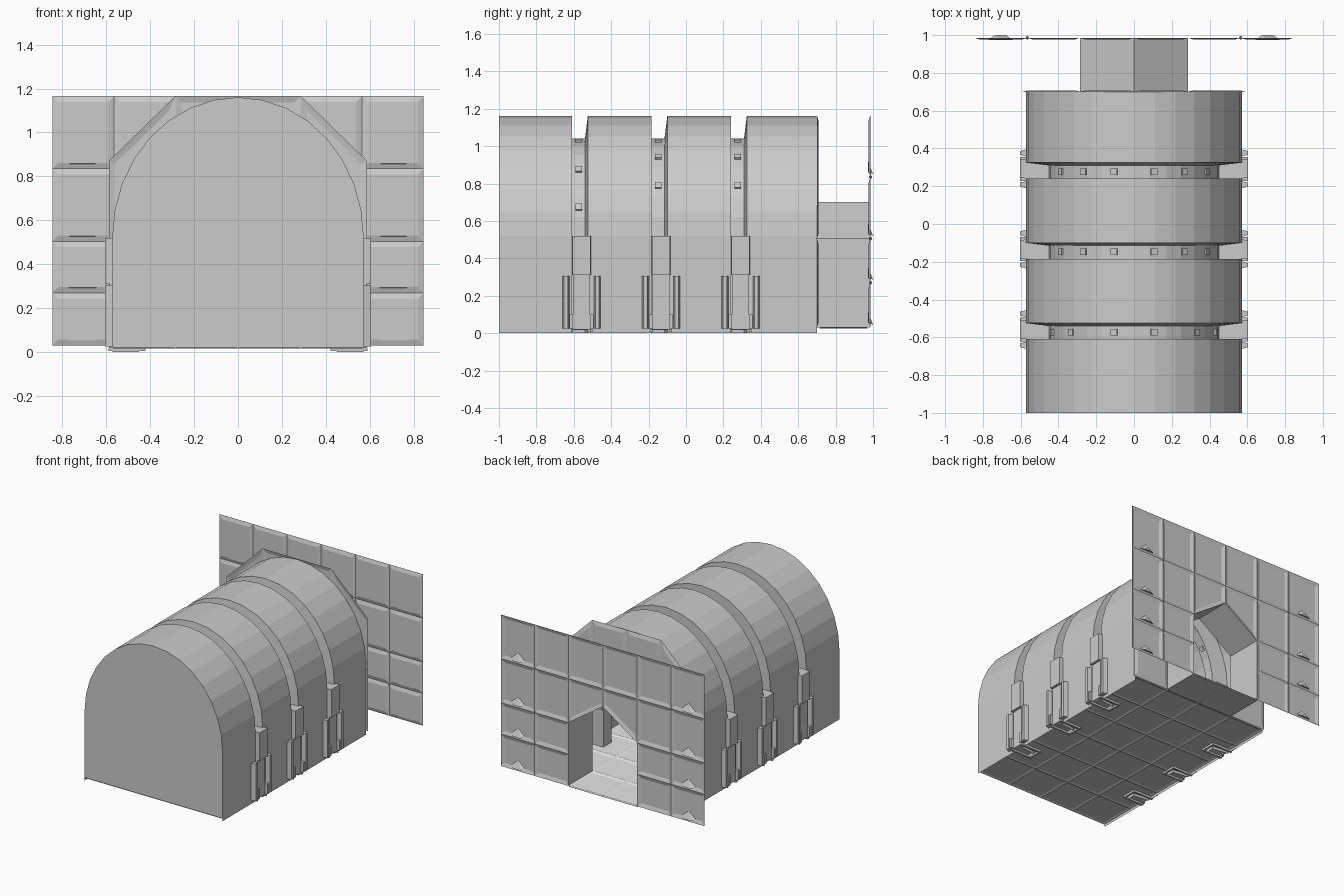
import bpy, bmesh, math
from mathutils import Vector, Matrix

old = bpy.data.objects.get("Cube")
if old:
    bpy.data.objects.remove(old)


def material(name, value):
    m = bpy.data.materials.new(name)
    m.use_nodes = True
    col = (value, value, value, 1)
    m.diffuse_color = col
    m.node_tree.nodes["Principled BSDF"].inputs["Base Color"].default_value = col
    return m


GREY = material("plain grey", 0.6)
PALE = material("pale floor grey", 0.8)


def finish(name, bm, mat=GREY):
    mesh = bpy.data.meshes.new(name)
    bm.to_mesh(mesh)
    bm.free()
    mesh.materials.append(mat)
    ob = bpy.data.objects.new(name, mesh)
    bpy.context.collection.objects.link(ob)
    return ob


def mirrored(polys):
    return polys + [[(-a, b) for a, b in reversed(p)] for p in polys]


def rect(a0, b0, a1, b1):
    return [(a0, b0), (a1, b0), (a1, b1), (a0, b1)]


def panels(name, polys, place, rim, sink, mat=GREY):
    """Sheet of cells, each with a sunken panel inside a rim."""
    bm = bmesh.new()
    faces = [bm.faces.new([bm.verts.new(place(a, b)) for a, b in p]) for p in polys]
    bm.normal_update()
    bmesh.ops.inset_individual(bm, faces=faces, thickness=rim, use_even_offset=True)
    bmesh.ops.translate(bm, verts=list({v for f in faces for v in f.verts}), vec=sink)
    return finish(name, bm, mat)


def add_box(bm, lo, hi, taper=1.0):
    lo, hi = Vector(lo), Vector(hi)
    mat = Matrix.Translation((lo + hi) / 2) @ Matrix.Diagonal((*(hi - lo), 1))
    verts = bmesh.ops.create_cube(bm, size=1, matrix=mat)["verts"]
    # Narrow the outward-facing side
    mid = (lo + hi) / 2
    for v in verts:
        if abs(v.co.x) > abs(mid.x):
            v.co.y = mid.y + (v.co.y - mid.y) * taper


def sweep(name, loops, mat=GREY):
    bm = bmesh.new()
    rows = [[bm.verts.new(p) for p in loop] for loop in loops]
    for r, s in zip(rows, rows[1:]):
        for i in range(len(r) - 1):
            bm.faces.new((r[i], r[i + 1], s[i + 1], s[i]))
    bmesh.ops.recalc_face_normals(bm, faces=bm.faces)
    return finish(name, bm, mat)


# Arched hall with three deep grooves
SPRING, STEPS = 0.52, 16
OUTER, INNER = (0.572, 0.64), (0.45, 0.52)
GROOVES = (-0.61, -0.185, 0.24)


def arch(y, size, base=0.0):
    w, h = size
    pts = [(w, y, base)]
    for i in range(STEPS + 1):
        t = math.pi * i / STEPS
        pts.append((w * math.cos(t), y, SPRING + h * math.sin(t)))
    return pts + [(-w, y, base)]


loops = [arch(-1, OUTER)]
for g in GROOVES:
    loops += [arch(g, OUTER), arch(g, INNER), arch(g + 0.07, INNER), arch(g + 0.085, OUTER)]
loops.append(arch(0.70, OUTER))
sweep("hall_shell", loops)

# Closed front
bm = bmesh.new()
bm.faces.new([bm.verts.new(p) for p in arch(-1, OUTER, 0.022)])
bmesh.ops.recalc_face_normals(bm, faces=bm.faces)
finish("front_wall", bm)

# Rear hall wall around the doorway
DOOR, EAVE, PEAK, FLOOR, TOP = 0.285, 0.505, 0.70, 0.03, 1.165
end_cells = [
    [(0, PEAK), (DOOR, EAVE), (DOOR, TOP), (0, TOP)],
    [(DOOR, EAVE), (0.588, EAVE), (0.588, 0.87), (DOOR, TOP)],
    rect(DOOR, FLOOR, 0.588, EAVE),
]
panels("rear_hall_wall", mirrored(end_cells), lambda x, z: (x, 0.70, z), 0.028, (0, 0.008, 0))

# Gabled passage
gable = [(DOOR, FLOOR), (DOOR, EAVE), (0, PEAK), (-DOOR, EAVE), (-DOOR, FLOOR)]
sweep("passage_walls", [[(x, y, z) for x, z in gable] for y in (0.70, 0.985)])

# Outer facade of sunken panels
COLS = (0, DOOR, 0.565, 0.845)
ROWS = (FLOOR, 0.27, EAVE, 0.835, TOP)
cells = []
for c in range(3):
    for r in range(4):
        if c or r == 3:
            cells.append(rect(COLS[c], ROWS[r], COLS[c + 1], ROWS[r + 1]))
cells.append([(0, PEAK), (DOOR, EAVE), (DOOR, ROWS[3]), (0, ROWS[3])])
panels("facade", mirrored(cells), lambda x, z: (x, 0.986, z), 0.027, (0, -0.009, 0))

# Chevron wedges in the outer panels and bolts between the panels
bm = bmesh.new()
for side in (-1, 1):
    for z in ROWS[:4]:
        b, x = z + 0.024, side * 0.707
        pts = [(x + dx, y, b + dz) for dx, y, dz in (
            (-0.065, 0.974, 0), (0.065, 0.974, 0), (0, 0.974, 0.056),
            (-0.03, 1.0, -0.008), (0.03, 1.0, -0.008))]
        bmesh.ops.convex_hull(bm, input=[bm.verts.new(p) for p in pts])
finish("facade_chevrons", bm)

bm = bmesh.new()
for side in (-1, 1):
    for z in ROWS[1:4]:
        bmesh.ops.create_icosphere(bm, subdivisions=1, radius=0.01,
                                   matrix=Matrix.Translation((side * 0.565, 0.986, z)))
finish("facade_bolts", bm)

# Floors: pale tiles above, grey tiles below
EDGES = (-1, -0.717, -0.433, -0.15, 0.133, 0.417, 0.70)
tiles = mirrored([rect(x0, y0, x1, y1) for x0, x1 in ((0, 0.285), (0.285, 0.57))
                  for y0, y1 in zip(EDGES, EDGES[1:])])
passage = mirrored([rect(0, 0.70, DOOR, 0.985)])
panels("floor", tiles + passage, lambda x, y: (x, y, 0.034), 0.02, (0, 0, -0.006), PALE)
panels("floor_underside", tiles, lambda x, y: (x, y, 0.018), 0.014, (0, 0, 0.006))
panels("passage_underside", passage, lambda x, y: (x, y, 0.024), 0.02, (0, 0, 0.003))

# Side brackets and the clamps running under the floor
brackets, clamps, lamps = bmesh.new(), bmesh.new(), bmesh.new()
for n, g in enumerate(GROOVES):
    c = g + 0.052
    for s in (-1, 1):
        def span(bm, x0, x1, y0, y1, z0, z1, taper=1.0):
            a, b = sorted((s * x0, s * x1))
            add_box(bm, (a, c + y0, z0), (b, c + y1, z1), taper)

        span(brackets, 0.45, 0.604, -0.06, 0.06, 0.31, SPRING, 0.8)
        span(brackets, 0.45, 0.585, -0.045, 0.045, 0.02, 0.31)
        for k in (-1, 1):
            y0, y1 = sorted((k * 0.064, k * 0.104))
            span(brackets, 0.565, 0.604, y0, y1, 0.025, 0.305, 0.5)
            span(brackets, 0.565, 0.604, *sorted((k * 0.045, k * 0.064)), 0.025, 0.1)
            span(clamps, 0.43, 0.59, *sorted((k * 0.045, k * 0.058)), 0.006, 0.022)
        span(clamps, 0.42, 0.433, -0.058, 0.058, 0.006, 0.022)

        # Small lamps inside the grooves
        for x in ((0.105, 0.33, 0.43) if n == 0 else (0.105, 0.265, 0.385)):
            t = math.asin(x / INNER[0])
            pos = Vector((s * x, g + 0.037, SPRING + INNER[1] * math.cos(t)))
            mat = (Matrix.Translation(pos) @ Matrix.Rotation(s * t, 4, "Y")
                   @ Matrix.Diagonal((0.034, 0.034, 0.02, 1)))
            bmesh.ops.create_cube(lamps, size=1, matrix=mat)
finish("side_brackets", brackets)
finish("floor_clamps", clamps)
finish("groove_lamps", lamps)
